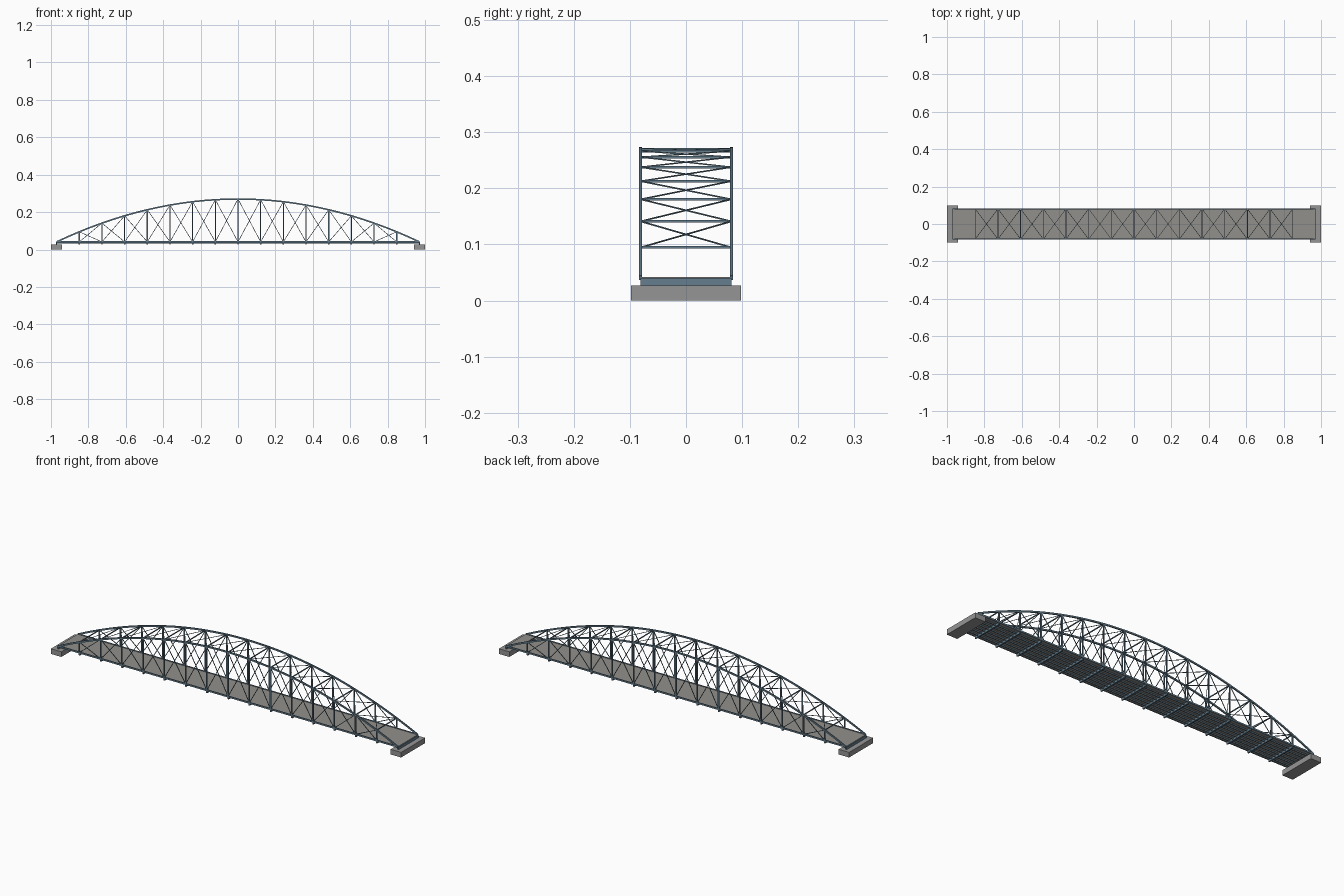
import bpy, bmesh
from mathutils import Vector, Matrix

if "Cube" in bpy.data.objects:
    bpy.data.objects.remove(bpy.data.objects["Cube"])

N = 16                      # panels along the span
HALF, SIDE = 0.97, 0.081    # half span, truss plane offset
Z0, RISE = 0.041, 0.229     # bottom chord level, arch rise


def material(name, rgb):
    m = bpy.data.materials.new(name)
    m.diffuse_color = (*rgb, 1)
    m.use_nodes = True
    m.node_tree.nodes["Principled BSDF"].inputs["Base Color"].default_value = m.diffuse_color
    return m


STEEL = material("steel_blue", (0.13, 0.21, 0.27))
ASPHALT = material("road_grey", (0.29, 0.28, 0.26))
CONCRETE = material("concrete", (0.30, 0.30, 0.30))


def finish(name, bm, mat):
    bmesh.ops.recalc_face_normals(bm, faces=bm.faces)
    me = bpy.data.meshes.new(name)
    bm.to_mesh(me)
    bm.free()
    me.materials.append(mat)
    ob = bpy.data.objects.new(name, me)
    bpy.context.collection.objects.link(ob)
    return ob


def add_bar(bm, a, b, w, h):
    """Rectangular bar from a to b; w is across, h the other way."""
    a, b = Vector(a), Vector(b)
    d = (b - a).normalized()
    ref = Vector((1, 0, 0)) if abs(d.y) > 0.9 else Vector((0, 1, 0))
    u = (ref - d * ref.dot(d)).normalized()
    v = d.cross(u)
    m = Matrix((u * w, v * h, b - a)).transposed().to_4x4()
    m.translation = (a + b) / 2
    bmesh.ops.create_cube(bm, size=1, matrix=m)


def bars(name, segments, w, h, mat=STEEL):
    bm = bmesh.new()
    for a, b in segments:
        add_bar(bm, a, b, w, h)
    return finish(name, bm, mat)


def node_x(i):
    return -HALF + 2 * HALF * i / N


def arch_z(x):
    return Z0 + RISE * (1 - (x / HALF) ** 2)


def low(i, y):
    return (node_x(i), y, Z0)


def top(i, y):
    return (node_x(i), y, arch_z(node_x(i)))


# Arched top chord: continuous rectangular section swept along the curve
def arch(name, y):
    bm = bmesh.new()
    w, h, steps = 0.0028, 0.004, N * 2
    rings = []
    for i in range(steps + 1):
        x = -HALF + 2 * HALF * i / steps
        n = Vector((2 * RISE * x / HALF ** 2, 0, 1)).normalized()
        c = Vector((x, y, arch_z(x)))
        rings.append([bm.verts.new(c + Vector((0, s * w, 0)) + n * t * h)
                      for s, t in ((-1, -1), (1, -1), (1, 1), (-1, 1))])
    for r, q in zip(rings, rings[1:]):
        for k in range(4):
            bm.faces.new((r[k], r[(k + 1) % 4], q[(k + 1) % 4], q[k]))
    bm.faces.new(rings[0])
    bm.faces.new(rings[-1])
    finish(name, bm, STEEL)


# Two side trusses
for label, y in (("front", -SIDE), ("back", SIDE)):
    arch(label + "_arch_chord", y)
    bars(label + "_bottom_chord", [(low(0, y), low(N, y))], 0.005, 0.008)
    bars(label + "_posts", [(low(i, y), top(i, y)) for i in range(1, N)], 0.005, 0.006)
    diagonals = []
    for i in range(1, N - 1):
        diagonals += [(low(i, y), top(i + 1, y)), (top(i, y), low(i + 1, y))]
    bars(label + "_diagonals", diagonals, 0.0025, 0.003)

# Overhead struts and crossed wind bracing between the arches
bars("top_struts", [(top(i, -SIDE), top(i, SIDE)) for i in range(1, N)], 0.004, 0.0045)
wind = []
for i in range(1, N - 1):
    wind += [(top(i, -SIDE), top(i + 1, SIDE)), (top(i, SIDE), top(i + 1, -SIDE))]
bars("wind_bracing", wind, 0.0022, 0.0022)

# Floor beams and stringers under the road
bars("floor_beams", [((node_x(i), -0.0815, 0.0335), (node_x(i), 0.0815, 0.0335))
                     for i in range(N + 1)], 0.007, 0.0135)
bars("stringers", [((-HALF, y, 0.0355), (HALF, y, 0.0355))
                   for y in (-0.06, -0.036, -0.012, 0.012, 0.036, 0.06)], 0.004, 0.007)

# Road deck
bars("road_deck", [((-HALF, 0, 0.040), (HALF, 0, 0.040))], 0.157, 0.004, ASPHALT)

# End abutments
for label, s in (("left", -1), ("right", 1)):
    bars(label + "_abutment", [((s * 0.94, 0, 0.0133), (s, 0, 0.0133))],
         0.196, 0.0266, CONCRETE)
